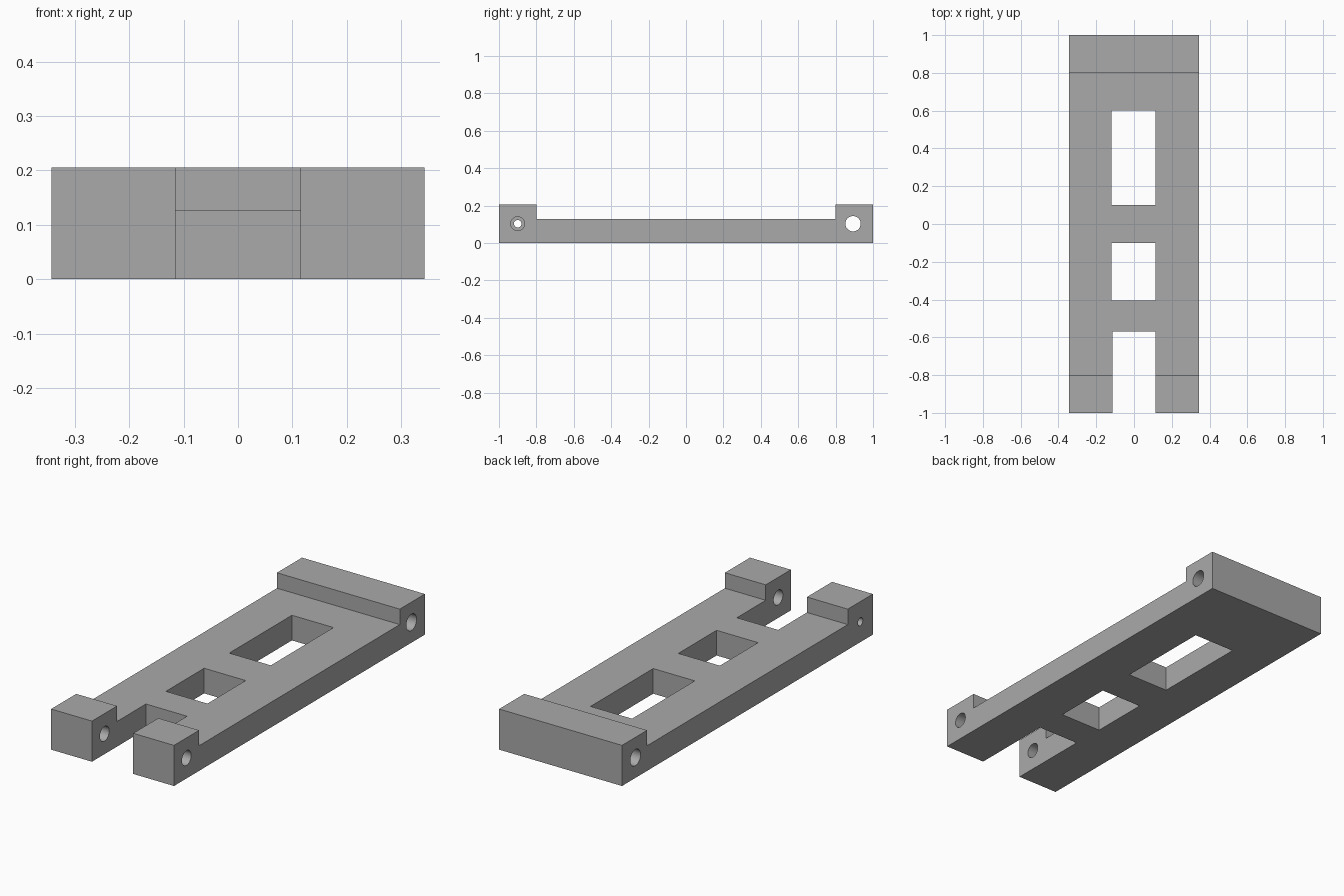
import bpy
import bmesh
import math
from mathutils import Matrix

if "Cube" in bpy.data.objects:
    bpy.data.objects.remove(bpy.data.objects["Cube"], do_unlink=True)

HALF_W, DECK, TOP = 0.343, 0.127, 0.205

grey = bpy.data.materials.new("mid_grey")
grey.use_nodes = True
colour = (0.4, 0.4, 0.4, 1)
grey.diffuse_color = colour
grey.node_tree.nodes["Principled BSDF"].inputs["Base Color"].default_value = colour


def make_object(name, bm):
    bmesh.ops.recalc_face_normals(bm, faces=bm.faces)
    mesh = bpy.data.meshes.new(name)
    bm.to_mesh(mesh)
    bm.free()
    mesh.materials.append(grey)
    obj = bpy.data.objects.new(name, mesh)
    bpy.context.collection.objects.link(obj)
    return obj


def cut(body, name, bm):
    cutter = make_object(name, bm)
    cutter.hide_render = True
    mod = body.modifiers.new(name, "BOOLEAN")
    mod.operation = "DIFFERENCE"
    mod.solver = "EXACT"
    mod.object = cutter
    bpy.context.view_layer.objects.active = body
    bpy.ops.object.modifier_apply(modifier=name)
    bpy.data.objects.remove(cutter, do_unlink=True)


def cut_box(body, name, x0, x1, y0, y1):
    bm = bmesh.new()
    place = Matrix.Translation(((x0 + x1) / 2, (y0 + y1) / 2, 0))
    bmesh.ops.create_cube(bm, size=1, matrix=place @ Matrix.Diagonal((x1 - x0, y1 - y0, 1, 1)))
    cut(body, name, bm)


def cut_hole(body, name, y, radius, x0, x1):
    bm = bmesh.new()
    place = Matrix.Translation(((x0 + x1) / 2, y, 0.103)) @ Matrix.Rotation(math.pi / 2, 4, "Y")
    bmesh.ops.create_cone(bm, cap_ends=True, segments=48, radius1=radius, radius2=radius,
                          depth=x1 - x0, matrix=place)
    cut(body, name, bm)


# Body: side profile with raised end blocks, extruded across the width
profile = [(-1, 0), (1, 0), (1, TOP), (0.8, TOP), (0.8, DECK),
           (-0.8, DECK), (-0.8, TOP), (-1, TOP)]
bm = bmesh.new()
face = bm.faces.new([bm.verts.new((-HALF_W, y, z)) for y, z in profile])
side = bmesh.ops.extrude_face_region(bm, geom=[face])
verts = [v for v in side["geom"] if isinstance(v, bmesh.types.BMVert)]
bmesh.ops.translate(bm, verts=verts, vec=(2 * HALF_W, 0, 0))
body = make_object("hinge_arm_body", bm)

# Front fork slot and the two deck windows
cut_box(body, "fork_slot", -0.115, 0.115, -1.2, -0.57)
cut_box(body, "short_window", -0.119, 0.113, -0.405, -0.1)
cut_box(body, "long_window", -0.119, 0.113, 0.1, 0.6)

# Pin holes: full bore at the back, stepped bore through the front fork
cut_hole(body, "back_bore", 0.893, 0.041, -0.5, 0.5)
cut_hole(body, "front_bore", -0.9, 0.037, -0.23, 0.5)
cut_hole(body, "front_narrow_bore", -0.9, 0.02, -0.5, 0)

# Smooth bores, crisp edges
body.select_set(True)
bpy.context.view_layer.objects.active = body
bpy.ops.object.shade_smooth_by_angle(angle=math.radians(30))
